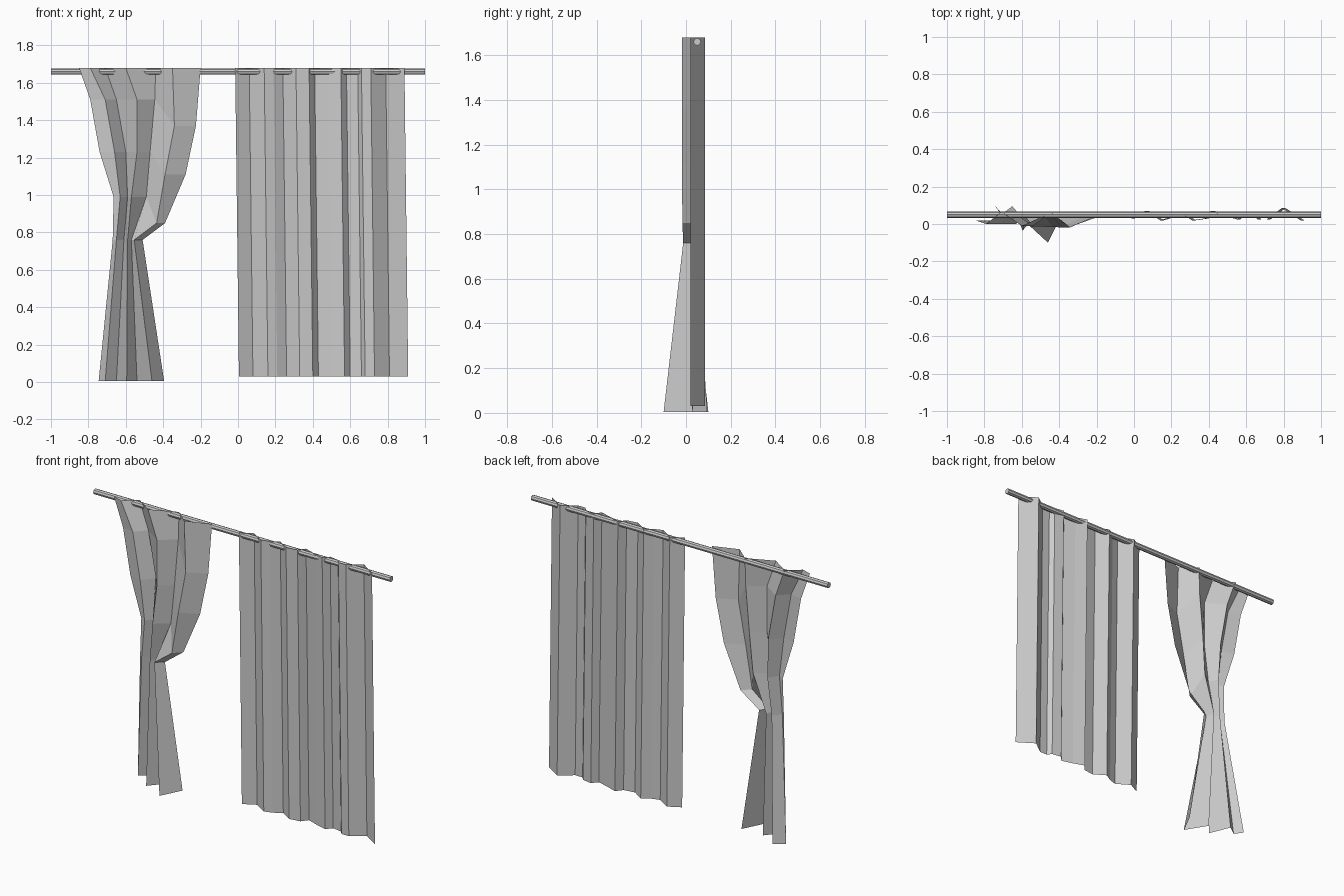
import bpy
import bmesh
from math import pi

default_cube = bpy.data.objects.get("Cube")
if default_cube:
    bpy.data.objects.remove(default_cube, do_unlink=True)


def make_material(name, colour):
    material = bpy.data.materials.new(name)
    material.use_nodes = True
    material.diffuse_color = colour
    shader = next(n for n in material.node_tree.nodes if n.type == "BSDF_PRINCIPLED")
    shader.inputs["Base Color"].default_value = colour
    return material


grey = make_material("light grey", (0.6, 0.6, 0.6, 1))


def pleated_sheet(name, rows):
    """Join successive rows of points into a flat shaded cloth surface."""
    bm = bmesh.new()
    grid = [[bm.verts.new(point) for point in row] for row in rows]
    for upper, lower in zip(grid, grid[1:]):
        for i in range(len(upper) - 1):
            bm.faces.new((upper[i], lower[i], lower[i + 1], upper[i + 1]))
    mesh = bpy.data.meshes.new(name)
    bm.to_mesh(mesh)
    bm.free()
    mesh.materials.append(grey)
    sheet = bpy.data.objects.new(name, mesh)
    bpy.context.collection.objects.link(sheet)
    return sheet


# Curtain rod
bpy.ops.mesh.primitive_cylinder_add(
    vertices=8, radius=0.017, depth=2, location=(0, 0.05, 1.66), rotation=(0, pi / 2, 0)
)
rod = bpy.context.object
rod.name = "curtain_rod"
rod.data.materials.append(grey)

# Straight curtain: one pleat profile hung from top to hem
pleats = [
    (-0.015, 0.03), (0.06, 0.07), (0.14, 0.02), (0.19, 0.035), (0.24, 0.065),
    (0.31, 0.02), (0.38, 0.03), (0.41, 0.07), (0.48, 0.045), (0.55, 0.025),
    (0.58, 0.06), (0.64, 0.05), (0.66, 0.025), (0.71, 0.025), (0.79, 0.085),
    (0.89, 0.02),
]
top_row = [(x, y, 1.68) for x, y in pleats]
hem_row = [(x + 0.02, y, 0.03) for x, y in pleats]
pleated_sheet("straight_curtain", [top_row, hem_row])

# Gathered curtain: rows of height, sag at the inner edge, pleat depth, x positions
pleat_y = [0.02, 0, 0.065, -0.01, 0.06, -0.018, 0.035]
gather_rows = [
    (1.68, 0, 1, [-0.85, -0.79, -0.71, -0.6, -0.44, -0.35, -0.2]),
    (1.51, 0.14, 1, [-0.79, -0.71, -0.65, -0.54, -0.445, -0.34, -0.225]),
    (1.23, 0.12, 1, [-0.74, -0.66, -0.6, -0.54, -0.47, -0.39, -0.28]),
    (0.99, 0.14, 0.9, [-0.665, -0.63, -0.59, -0.57, -0.49, -0.435, -0.39]),
    (0.76, 0, 0.7, [-0.67, -0.65, -0.61, -0.59, -0.57, -0.555, -0.51]),
]
rows = []
for height, sag, depth, xs in gather_rows:
    rows.append([
        (x, y * depth, height - sag * min(1, max(0, i - 4)))
        for i, (x, y) in enumerate(zip(xs, pleat_y))
    ])

# Flared hem below the gather
hem = [(-0.745, 0.1), (-0.71, 0.05), (-0.65, 0.095), (-0.595, -0.035),
       (-0.54, 0.03), (-0.46, -0.1), (-0.395, 0.03)]
rows.append([(x, y, 0.005) for x, y in hem])
pleated_sheet("gathered_curtain", rows)
